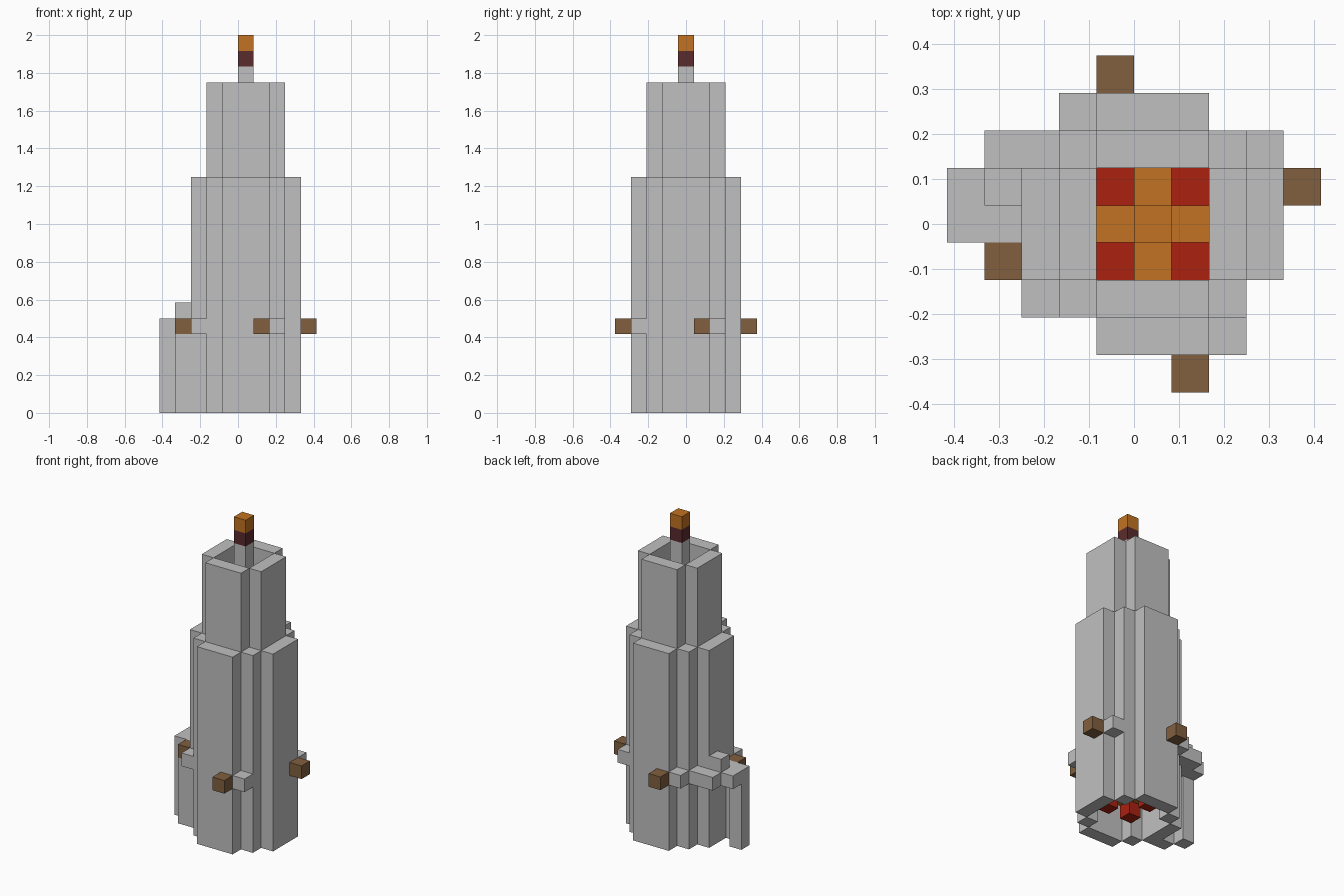
import bpy
import bmesh
from mathutils import Matrix, Vector

if "Cube" in bpy.data.objects:
    bpy.data.objects.remove(bpy.data.objects["Cube"], do_unlink=True)

U = 1 / 12  # size of one block


def material(name, r, g, b):
    m = bpy.data.materials.new(name)
    m.use_nodes = True
    m.diffuse_color = (r, g, b, 1)
    m.node_tree.nodes["Principled BSDF"].inputs["Base Color"].default_value = (r, g, b, 1)
    return m


stone = material("light stone", 0.53, 0.53, 0.53)
wood = material("brown wood", 0.22, 0.115, 0.05)
red = material("red", 0.40, 0.015, 0.005)
orange = material("orange", 0.54, 0.17, 0.016)
maroon = material("dark maroon", 0.105, 0.024, 0.027)


def box(lo, hi):
    """Block range from cell lo to cell hi (inclusive), z from lo to hi."""
    return (Vector(lo), Vector(hi))


def turned(boxes):
    """Repeat block ranges in four quarter turns about the shaft."""
    out = []
    for k in range(4):
        for lo, hi in boxes:
            pts = []
            for p in (lo, hi):
                x, y = p.x, p.y
                for _ in range(k):
                    x, y = y, -x
                pts.append((x, y, p.z))
            a, b = pts
            out.append((Vector(map(min, a, b)), Vector(map(max, a, b))))
    return out


def build(name, mat, boxes):
    bm = bmesh.new()
    for lo, hi in boxes:
        size = hi - lo + Vector((1, 1, 1))
        mid = (lo + hi) / 2 + Vector((0.5, 0, 0.5))
        bmesh.ops.create_cube(
            bm, size=1,
            matrix=Matrix.Translation(mid * U) @ Matrix.Diagonal((*(size * U), 1)))
    mesh = bpy.data.meshes.new(name)
    bm.to_mesh(mesh)
    bm.free()
    mesh.materials.append(mat)
    ob = bpy.data.objects.new(name, mesh)
    bpy.context.collection.objects.link(ob)


# Hollow tower: wide lower ring with corner posts, narrow upper ring
build("lower_walls", stone, turned([box((-1, -3, 0), (1, -3, 14))]))
build("corner_posts", stone, turned([box((2, -2, 0), (2, -2, 14))]))
build("upper_walls", stone, turned([box((-1, -2, 15), (1, -2, 20))]))

# Four brackets with wooden ends
build("brackets", stone, turned([box((2, -3, 5), (2, -3, 5))]))
build("bracket_ends", wood, turned([box((1, -4, 5), (1, -4, 5))]))

# Side porch on the -x wall
build("porch_posts", stone, [box((-4, -1, 0), (-4, -1, 4)),
                             box((-5, 0, 0), (-5, 0, 5))])
build("porch_roof", stone, [box((-5, 1, 5), (-5, 1, 5)),
                            box((-4, 0, 5), (-4, 0, 5)),
                            box((-4, 1, 5), (-4, 1, 6)),
                            box((-4, 2, 5), (-3, 2, 5))])

# Central pole with its base and tip
build("base_corners", red, turned([box((1, 1, 1), (1, 1, 1))]))
build("base_arms", orange, turned([box((1, 0, 2), (1, 0, 2))]))
build("pole", stone, [box((0, 0, 2), (0, 0, 21))])
build("pole_collar", maroon, [box((0, 0, 22), (0, 0, 22))])
build("pole_tip", orange, [box((0, 0, 23), (0, 0, 23))])
